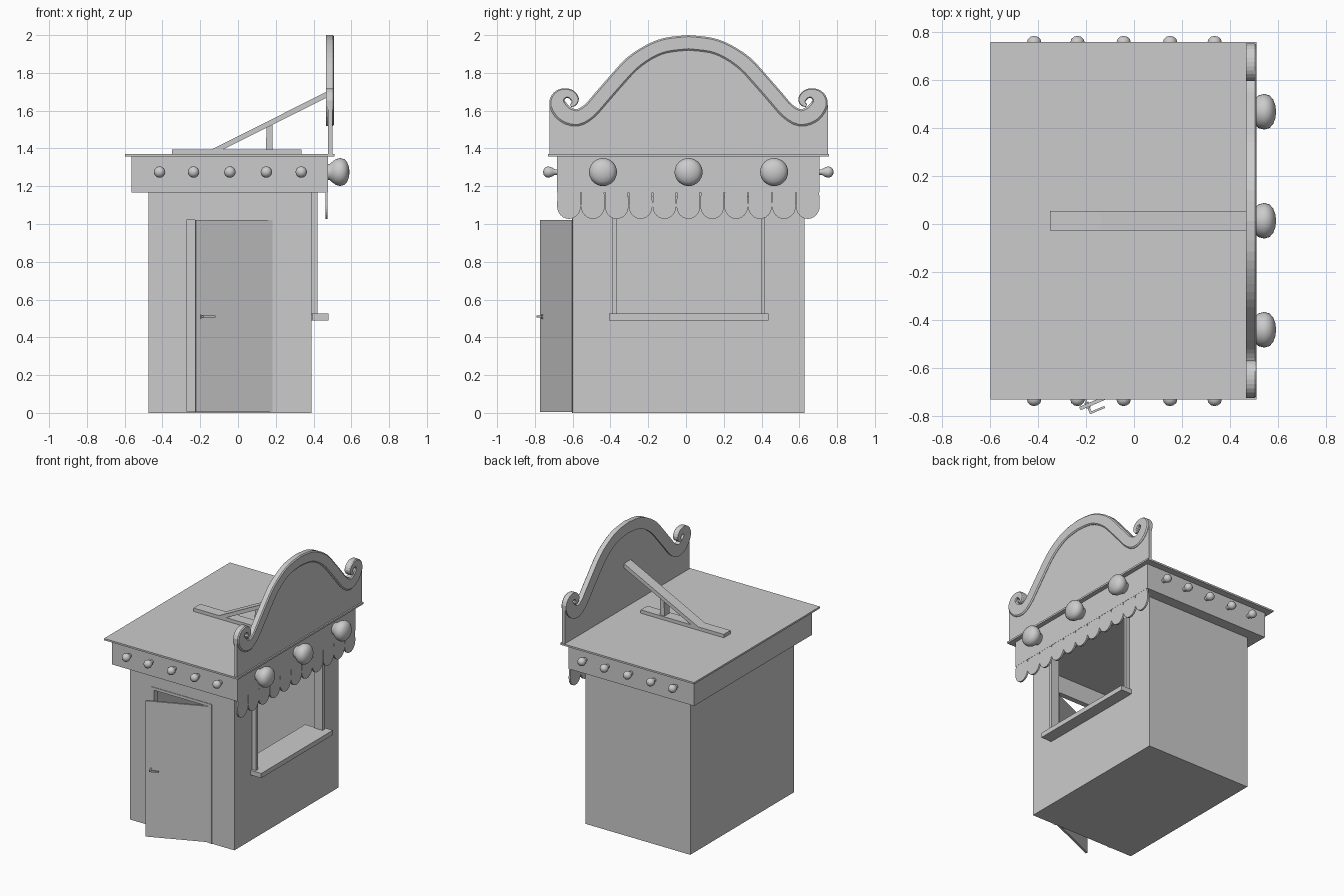
import bpy, bmesh, math
from mathutils import Matrix, Vector

if "Cube" in bpy.data.objects:
    bpy.data.objects.remove(bpy.data.objects["Cube"])

CY = 0.0135  # symmetry plane of the booth in y


def finish(name, bm, smooth=False, matrix=None):
    bmesh.ops.recalc_face_normals(bm, faces=bm.faces)
    me = bpy.data.meshes.new(name)
    bm.to_mesh(me)
    bm.free()
    for p in me.polygons:
        p.use_smooth = smooth
    ob = bpy.data.objects.new(name, me)
    bpy.context.collection.objects.link(ob)
    if matrix:
        ob.matrix_world = matrix
    return ob


def box(name, x, y, z, matrix=None):
    bm = bmesh.new()
    bmesh.ops.create_cube(bm, size=1)
    for v in bm.verts:
        v.co = [(a + b) / 2 + c * (b - a) for (a, b), c in zip((x, y, z), v.co)]
    return finish(name, bm, matrix=matrix)


def prism(name, pts, axis, a, b):
    """Extrude a closed outline along x (points are y,z) or y (points are x,z)."""
    bm = bmesh.new()
    f = bm.faces.new([bm.verts.new((a, u, w) if axis == 'x' else (u, a, w)) for u, w in pts])
    r = bmesh.ops.extrude_face_region(bm, geom=[f])
    d = Vector((b - a, 0, 0) if axis == 'x' else (0, b - a, 0))
    bmesh.ops.translate(bm, vec=d, verts=[v for v in r['geom'] if isinstance(v, bmesh.types.BMVert)])
    return finish(name, bm)


def lathe(name, profile, loc, direction, steps=24):
    bm = bmesh.new()
    vs = [bm.verts.new((r, 0, h)) for r, h in profile]
    es = [bm.edges.new(p) for p in zip(vs, vs[1:])]
    bmesh.ops.spin(bm, geom=vs + es, cent=(0, 0, 0), axis=(0, 0, 1), angle=math.tau, steps=steps)
    bmesh.ops.remove_doubles(bm, verts=bm.verts, dist=1e-5)
    rot = Vector(direction).to_track_quat('Z', 'Y').to_matrix().to_4x4()
    return finish(name, bm, True, Matrix.Translation(loc) @ rot)


def cut(ob, cutter):
    m = ob.modifiers.new('cut', 'BOOLEAN')
    m.operation, m.object, m.solver = 'DIFFERENCE', cutter, 'EXACT'
    bpy.context.view_layer.objects.active = ob
    bpy.ops.object.modifier_apply(modifier=m.name)
    bpy.data.objects.remove(cutter)


def smooth_path(pts, n=3):
    """Catmull-Rom interpolation through the points."""
    p = [Vector(q) for q in pts]
    out = []
    for i in range(len(p) - 1):
        a, b, c, d = p[max(i - 1, 0)], p[i], p[i + 1], p[min(i + 2, len(p) - 1)]
        for k in range(n):
            t = k / n
            out.append(0.5 * (2 * b + (c - a) * t + (2 * a - 5 * b + 4 * c - d) * t ** 2
                              + (3 * b - a - 3 * c + d) * t ** 3))
    return out + [p[-1]]


# hollow booth body with door and window openings
body = box('body', (-0.475, 0.39), (-0.60, 0.628), (0, 1.17))
cut(body, box('inner_cut', (-0.445, 0.36), (-0.57, 0.598), (0.01, 1.155)))
cut(body, box('door_cut', (-0.28, 0.192), (-0.7, -0.5), (0.01, 1.03)))
cut(body, box('window_cut', (0.3, 0.5), (-0.38, 0.41), (0.505, 1.15)))

# fascia and roof
box('fascia', (-0.563, 0.476), (-0.683, 0.708), (1.167, 1.358))
box('roof', (-0.597, 0.51), (-0.73, 0.757), (1.357, 1.37))

# door frame
for n, x, z in (('left', (-0.294, -0.272), (0, 1.042)), ('right', (0.183, 0.204), (0, 1.042)),
                ('top', (-0.272, 0.183), (1.021, 1.042))):
    box('door_frame_' + n, x, (-0.604, -0.565), z)

# open door with lever handles on both sides
M = Matrix.Translation((0.183, -0.602, 0)) @ Matrix.Rotation(math.radians(23), 4, 'Z')
box('door', (-0.44, 0), (0, 0.015), (0.006, 1.021), M)
for n, s, y0 in (('outer', -1, 0), ('inner', 1, 0.015)):
    y = lambda a, b: tuple(sorted((y0 + s * a, y0 + s * b)))
    box('handle_plate_' + n, (-0.414, -0.396), y(0, 0.005), (0.498, 0.522), M)
    box('handle_stem_' + n, (-0.410, -0.400), y(0.005, 0.025), (0.505, 0.515), M)
    box('handle_lever_' + n, (-0.410, -0.342), y(0.022, 0.031), (0.505, 0.515), M)

# window frame and counter shelf
for n, y, z in (('left', (-0.39, -0.368), (0.525, 1.167)), ('right', (0.396, 0.418), (0.525, 1.167)),
                ('top', (-0.368, 0.396), (1.145, 1.167))):
    box('window_frame_' + n, (0.355, 0.422), y, z)
box('counter', (0.27, 0.478), (-0.379, 0.409), (0.49, 0.524))
box('counter_edge', (0.391, 0.478), (-0.408, 0.438), (0.49, 0.525))

# scalloped valance
pitch = (0.708 + 0.683) / 11
for i in range(11):
    c = -0.683 + pitch * (i + 0.5)
    arc = [(c + 0.0628 * math.cos(a), 1.095 + 0.068 * math.sin(a))
           for a in (math.pi + math.pi * k / 12 for k in range(13))]
    prism('scallop', arc + [(c + 0.060, 1.172), (c - 0.060, 1.172)], 'x', 0.462, 0.475)

# light bulbs: three large at the counter side, five small on each flank
big = [(0.042, -0.005), (0.042, 0.01), (0.055, 0.025), (0.068, 0.043), (0.074, 0.066),
       (0.068, 0.088), (0.052, 0.103), (0.028, 0.112), (0, 0.116)]
small = [(0.014, -0.005), (0.015, 0.012), (0.024, 0.026), (0.030, 0.045),
         (0.026, 0.060), (0.015, 0.070), (0, 0.074)]
for dy in (-0.453, 0, 0.453):
    lathe('large_bulb', big, (0.475, CY + dy, 1.275), (1, 0, 0), 32)
for x in (-0.415, -0.235, -0.043, 0.15, 0.335):
    lathe('small_bulb', small, (x, -0.683, 1.275), (0, -1, 0))
    lathe('small_bulb', small, (x, 0.708, 1.275), (0, 1, 0))

# false front: scroll trim centre line as (offset, height, half width)
half = [(0, 1.96, .04), (.12, 1.946, .04), (.21, 1.91, .04), (.30, 1.848, .042), (.38, 1.762, .042),
        (.463, 1.667, .042), (.525, 1.598, .042), (.59, 1.563, .045), (.655, 1.583, .047),
        (.694, 1.635, .044), (.685, 1.674, .036), (.655, 1.692, .027), (.622, 1.686, .024),
        (.602, 1.660, .022), (.608, 1.636, .014), (.625, 1.628, .008)]
side = smooth_path(half)
mirror = lambda pts: [Vector((-p.x, p.y, p.z)) for p in reversed(pts)]
path = mirror(side[1:]) + side
bm = bmesh.new()
rings = []
for i, p in enumerate(path):
    t = path[min(i + 1, len(path) - 1)] - path[max(i - 1, 0)]
    n = Vector((-t.y, t.x)).normalized()
    ring = []
    for s, x in ((1, 0.466), (1, 0.502), (0.8, 0.509), (-0.8, 0.509), (-1, 0.502), (-1, 0.466)):
        ring.append(bm.verts.new((x, CY + p.x + n.x * p.z * s, p.y + n.y * p.z * s)))
    rings.append(ring)
for a, b in zip(rings, rings[1:]):
    for k in range(6):
        bm.faces.new((a[k], a[(k + 1) % 6], b[(k + 1) % 6], b[k]))
bm.faces.new(rings[0])
bm.faces.new(rings[-1])
finish('scroll_trim', bm)

# panel below the trim
top = smooth_path(half[:9])
edge = mirror(top[1:]) + top
outline = [(CY - 0.737, 1.36), (CY - 0.737, 1.63)] + [(CY + p.x, p.y) for p in edge]
outline += [(CY + 0.737, 1.63), (CY + 0.737, 1.36)]
prism('sign_panel', outline, 'x', 0.476, 0.499)

# roof brace holding the panel
box('brace_base', (-0.35, 0.337), (CY - 0.04, CY + 0.04), (1.368, 1.395))
prism('brace_diagonal', [(-0.14, 1.394), (-0.08, 1.394), (0.478, 1.673), (0.478, 1.705)],
      'y', CY - 0.04, CY + 0.04)
prism('brace_post', [(0.147, 1.39), (0.183, 1.39), (0.183, 1.54), (0.152, 1.525)],
      'y', CY - 0.03, CY + 0.03)
